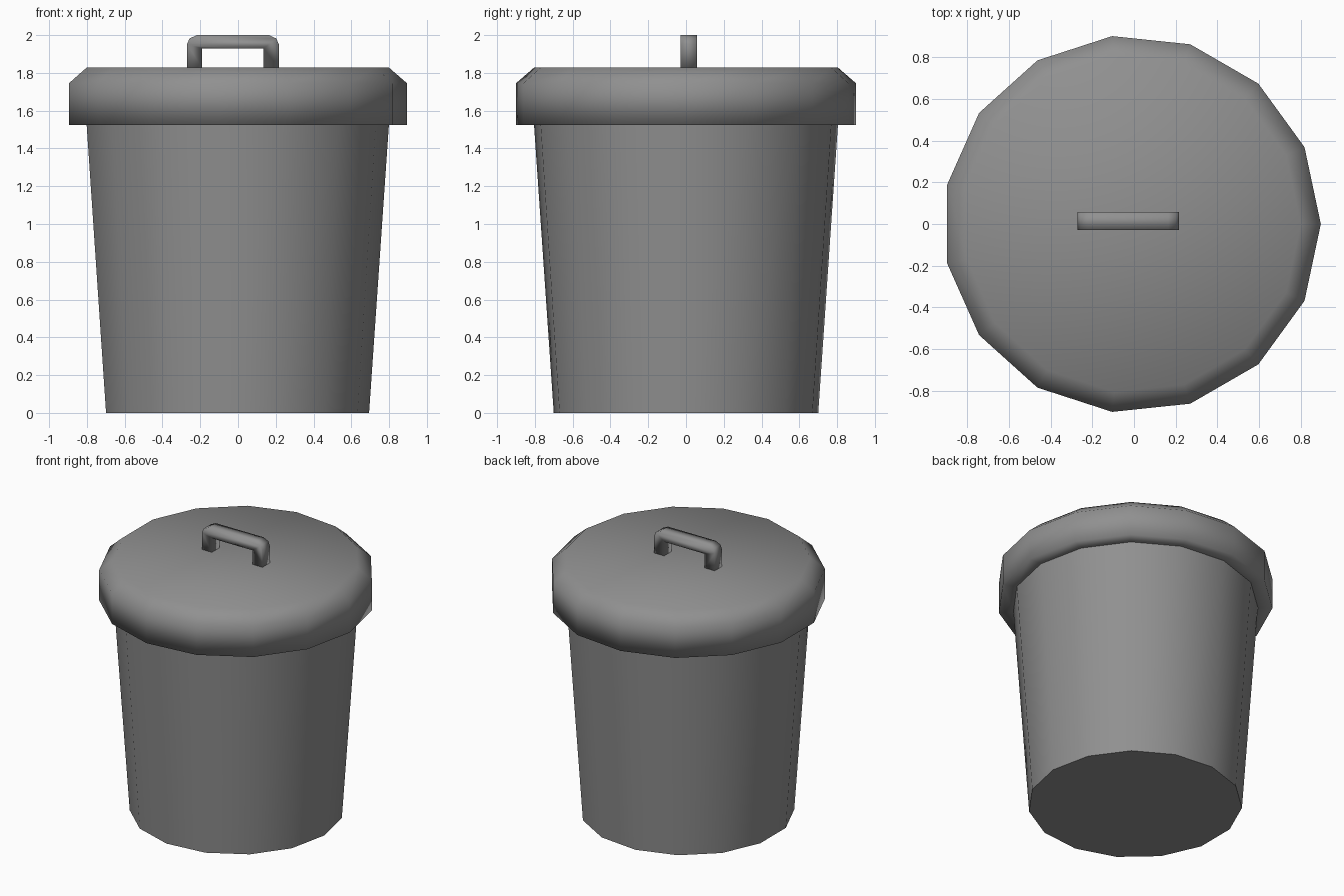
import bpy, bmesh, math

if "Cube" in bpy.data.objects:
    bpy.data.objects.remove(bpy.data.objects["Cube"])

SIDES = 15
CX = -0.01

# Dark grey plastic
grey = bpy.data.materials.new("dark_grey")
grey.diffuse_color = (0.28, 0.28, 0.28, 1)
grey.use_nodes = True
grey.node_tree.nodes["Principled BSDF"].inputs["Base Color"].default_value = grey.diffuse_color


def finish(name, bm, angle):
    bmesh.ops.recalc_face_normals(bm, faces=bm.faces)
    mesh = bpy.data.meshes.new(name)
    bm.to_mesh(mesh)
    bm.free()
    mesh.materials.append(grey)
    obj = bpy.data.objects.new(name, mesh)
    bpy.context.collection.objects.link(obj)
    bpy.ops.object.select_all(action='DESELECT')
    bpy.context.view_layer.objects.active = obj
    obj.select_set(True)
    bpy.ops.object.shade_smooth_by_angle(angle=math.radians(angle))
    return obj


def lathe(name, profile, angle, cap_first=False, cap_last=False):
    """Spin (radius, z) points into a 15-sided shell."""
    bm = bmesh.new()
    rings = []
    for r, z in profile:
        rings.append([bm.verts.new((CX + r * math.cos(2 * math.pi * i / SIDES),
                                    r * math.sin(2 * math.pi * i / SIDES), z))
                      for i in range(SIDES)])
    for a, b in zip(rings, rings[1:]):
        for i in range(SIDES):
            j = (i + 1) % SIDES
            bm.faces.new((a[i], a[j], b[j], b[i]))
    if cap_first:
        bm.faces.new(rings[0])
    if cap_last:
        bm.faces.new(rings[-1])
    return finish(name, bm, angle)


# Tapered bin with closed bottom
lathe("bin_body", [(0.704, 0), (0.809, 1.525)], 60, cap_first=True)

# Overhanging lid with bevelled rim, underside shaded softly into the rim
lathe("lid", [(0.809, 1.525), (0.905, 1.525), (0.905, 1.745), (0.809, 1.828)],
      100, cap_last=True)

# Arched handle: front outline extruded along y
x0, x1, y0, y1 = -0.27, 0.216, -0.028, 0.057
outline = [(x0, 1.828), (x0, 1.952), (x0 + 0.013, 1.982), (x0 + 0.052, 2.0),
           (x1 - 0.052, 2.0), (x1 - 0.013, 1.982), (x1, 1.952), (x1, 1.828),
           (x1 - 0.08, 1.828), (x1 - 0.08, 1.93), (x0 + 0.08, 1.93), (x0 + 0.08, 1.828)]
bm = bmesh.new()
face = bm.faces.new([bm.verts.new((x, y0, z)) for x, z in outline])
ext = bmesh.ops.extrude_face_region(bm, geom=[face])
bmesh.ops.translate(bm, vec=(0, y1 - y0, 0),
                    verts=[g for g in ext["geom"] if isinstance(g, bmesh.types.BMVert)])
finish("lid_handle", bm, 100)
